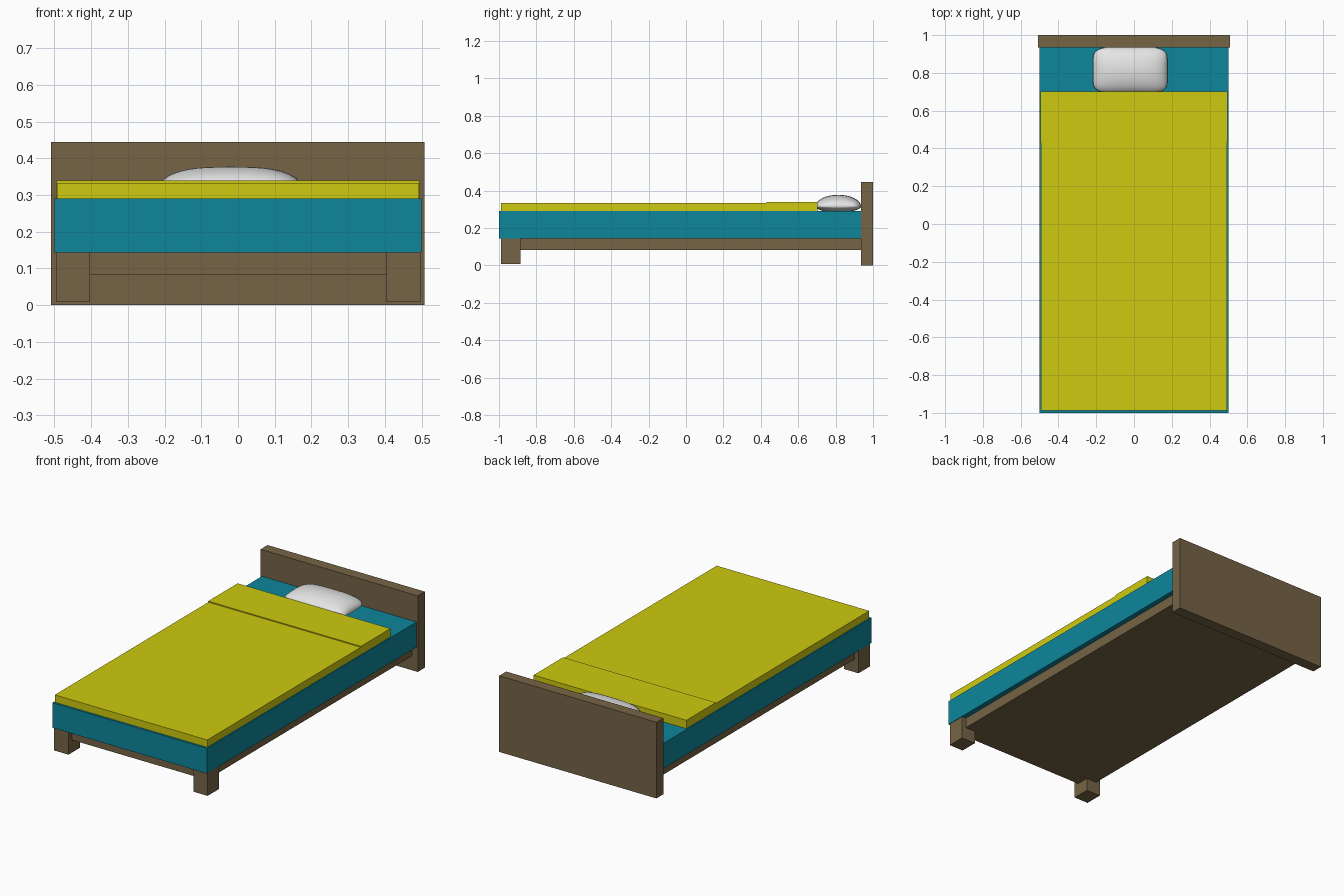
import bpy, bmesh, math

if "Cube" in bpy.data.objects:
    bpy.data.objects.remove(bpy.data.objects["Cube"])


def material(name, rgb):
    m = bpy.data.materials.new(name)
    m.diffuse_color = (*rgb, 1)
    m.use_nodes = True
    m.node_tree.nodes["Principled BSDF"].inputs["Base Color"].default_value = m.diffuse_color
    return m


WOOD = material("brown wood", (0.18, 0.127, 0.061))
TEAL = material("teal sheet", (0.004, 0.24, 0.33))
YELLOW = material("yellow blanket", (0.62, 0.59, 0.005))
WHITE = material("white pillow", (0.78, 0.78, 0.78))


def add_object(name, bm, mat):
    me = bpy.data.meshes.new(name)
    bm.to_mesh(me)
    bm.free()
    me.materials.append(mat)
    ob = bpy.data.objects.new(name, me)
    bpy.context.collection.objects.link(ob)
    return ob


def box(name, x, y, z, mat):
    """Box from (min, max) ranges on each axis."""
    bm = bmesh.new()
    bmesh.ops.create_cube(bm, size=1)
    for v in bm.verts:
        v.co = [(r[0] + r[1]) / 2 + c * (r[1] - r[0]) for r, c in zip((x, y, z), v.co)]
    return add_object(name, bm, mat)


# Wooden frame
box("headboard", (-0.509, 0.508), (0.935, 1.0), (0, 0.445), WOOD)
box("base_frame", (-0.47, 0.47), (-0.96, 0.936), (0.083, 0.144), WOOD)
for side, x in (("left", (-0.496, -0.403)), ("right", (0.405, 0.497))):
    box(f"front_leg_{side}", x, (-0.99, -0.885), (0.008, 0.144), WOOD)

# Mattress, blanket and folded-over strip
box("mattress", (-0.5, 0.5), (-1.0, 0.935), (0.143, 0.29), TEAL)
box("blanket", (-0.493, 0.493), (-0.988, 0.70), (0.288, 0.333), YELLOW)
box("blanket_fold", (-0.494, 0.494), (0.43, 0.702), (0.289, 0.339), YELLOW)

# Pillow: two domed grids joined along a seam, with softened corners
bm = bmesh.new()
for depth in (0.062, -0.032):
    grid = bmesh.ops.create_grid(bm, x_segments=20, y_segments=16, size=1)
    for vert in grid["verts"]:
        u, v = (math.sin(c * math.pi / 2) for c in vert.co[:2])
        puff = math.sqrt(max(0, (1 - abs(u) ** 3) * (1 - v * v)))
        vert.co = (-0.02 + 0.197 * u * (1 - 0.13 * v ** 8),
                   0.814 + 0.122 * v * (1 - 0.12 * u ** 8),
                   0.315 + depth * puff)
bmesh.ops.remove_doubles(bm, verts=bm.verts, dist=0.0001)
bmesh.ops.recalc_face_normals(bm, faces=bm.faces)
pillow = add_object("pillow", bm, WHITE)
for p in pillow.data.polygons:
    p.use_smooth = True
